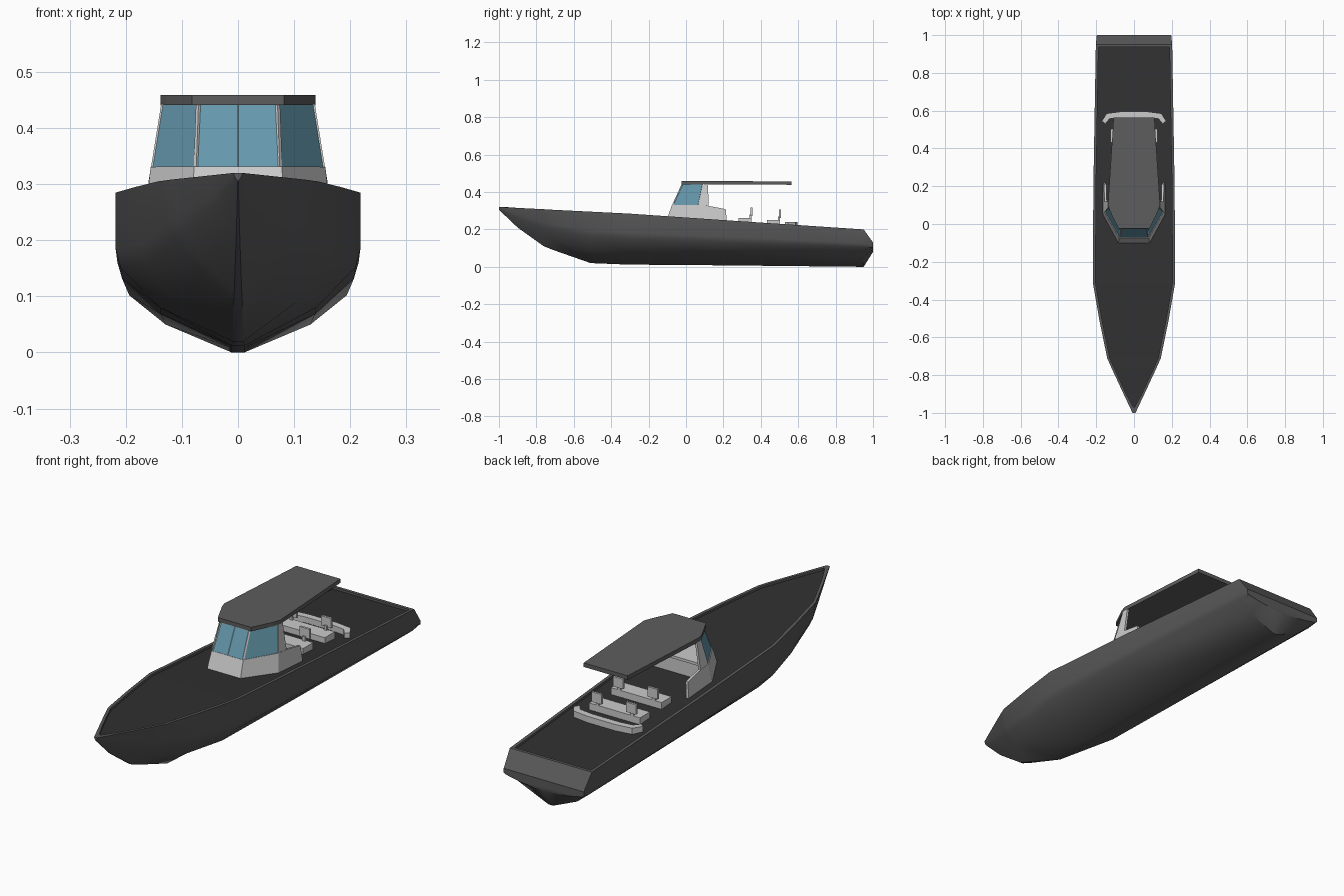
import bpy, bmesh, math
from mathutils import Vector

if "Cube" in bpy.data.objects:
    bpy.data.objects.remove(bpy.data.objects["Cube"])


def mat(name, rgb):
    m = bpy.data.materials.new(name)
    m.diffuse_color = (*rgb, 1)
    m.use_nodes = True
    m.node_tree.nodes["Principled BSDF"].inputs["Base Color"].default_value = m.diffuse_color
    return m


HULL = mat("hull_grey", (0.10, 0.10, 0.10))
DECK = mat("deck_dark", (0.03, 0.03, 0.03))
ROOF = mat("roof_grey", (0.11, 0.11, 0.11))
GLASS = mat("tinted_glass", (0.13, 0.32, 0.42))


def make(name, verts, faces, material=None, solid=0):
    bm = bmesh.new()
    vs = [bm.verts.new(v) for v in verts]
    for f in faces:
        bm.faces.new([vs[i] for i in f])
    bmesh.ops.recalc_face_normals(bm, faces=bm.faces)
    me = bpy.data.meshes.new(name)
    bm.to_mesh(me)
    bm.free()
    ob = bpy.data.objects.new(name, me)
    bpy.context.collection.objects.link(ob)
    if material:
        me.materials.append(material)
    if solid:
        s = ob.modifiers.new("thickness", "SOLIDIFY")
        s.thickness, s.offset = solid, 0
    return ob


def mirrored(path):
    return path + [(-p[0], *p[1:]) for p in reversed(path)]


def strips(rows):
    n = len(rows[0])
    verts = [p for r in rows for p in r]
    faces = [(i * n + j, i * n + j + 1, (i + 1) * n + j + 1, (i + 1) * n + j)
             for i in range(len(rows) - 1) for j in range(n - 1)]
    return verts, faces


def prism(name, outline, z0, z1, material=None, tilt=0):
    n = len(outline)
    verts = [(x, y, z + tilt * y) for z in (z0, z1) for x, y in outline]
    faces = [tuple(range(n)), tuple(range(n, 2 * n))]
    faces += [(i, (i + 1) % n, n + (i + 1) % n, n + i) for i in range(n)]
    return make(name, verts, faces, material)


def box(name, x, y, z0, z1, w, d):
    return prism(name, [(x - w/2, y - d/2), (x + w/2, y - d/2),
                        (x + w/2, y + d/2), (x - w/2, y + d/2)], z0, z1)


def beam(name, a, b, r):
    a, b = Vector(a), Vector(b)
    bpy.ops.mesh.primitive_cylinder_add(vertices=4, radius=r, depth=(b - a).length,
                                        location=(a + b) / 2,
                                        rotation=(b - a).to_track_quat("Z", "Y").to_euler())
    bpy.context.object.name = name


# Hull: stations of y, half width, keel z, sheer z, fullness
stations = [(-1, .008, .305, .32, 0), (-.9, .055, .21, .315, .1),
            (-.76, .12, .11, .308, .3), (-.71, .142, .09, .305, .4),
            (-.51, .183, .02, .295, .7), (-.31, .218, .012, .285, 1),
            (.2, .215, .008, .25, 1), (.95, .202, 0, .2, 1), (1, .197, .08, .13, 1)]
full = [(1, 1), (1, .63), (.96, .51), (.64, .25), (.055, 0)]
sharp = [(1, 1), (.82, .65), (.68, .51), (.38, .25), (.055, 0)]
rows = []
for y, w, zk, zs, t in stations:
    half = []
    for f, s in zip(full, sharp):
        u, v = (s[k] + (f[k] - s[k]) * t for k in (0, 1))
        half.append((w * u, y, zk + (zs - zk) * v))
    rows.append(mirrored(half))
verts, faces = strips(rows)
n, m = len(rows[0]), len(rows)
last = (m - 1) * n
faces += [tuple(range(n)), tuple(range(last, last + n)),
          (last - n, last - 1, last + n - 1, last)]

# Gunwale rim and recessed inner wall, running right side, stern, left side
inner = [(max(w - .014, .003), min(max(y, -.97), .936), zs)
         for y, w, zk, zs, t in stations[:-1]]
loop = mirrored(inner)
k, base = len(loop), len(verts)
verts += loop + [(x, y, z - .01) for x, y, z in loop]
outer = [i * n for i in range(m - 1)]
outer += [i * n + n - 1 for i in reversed(range(m - 1))]
for i in range(k):
    j = (i + 1) % k
    faces += [(outer[i], outer[j], base + j, base + i),
              (base + i, base + j, base + k + j, base + k + i)]
hull = make("hull", verts, faces, HULL)
bpy.context.view_layer.objects.active = hull
hull.select_set(True)
bpy.ops.object.shade_smooth_by_angle(angle=math.radians(35))

# Deck
make("deck", *strips([[(x, y, z - .01), (-x, y, z - .01)] for x, y, z in inner]), DECK)

# Cabin lower wall, dashboard and pillars
low = [(.16, .22, .23), (.16, .12, .235), (.16, .05, .24), (.08, -.098, .25)]
top = [(.153, .212, .308), (.15, .12, .325), (.15, .065, .33), (.075, -.07, .33)]
make("cabin_wall", *strips([mirrored(low), mirrored(top)]), None, .012)
prism("dashboard", mirrored([(.145, .075), (.145, .06), (.073, -.066)]), .315, .327)
box("helm_console", 0, .045, .24, .316, .26, .04)
for s in (1, -1):
    make("rear_pillar", [(s*.15, .065, .33), (s*.15, .12, .325), (s*.132, .118, .442),
                         (s*.132, .088, .442)], [(0, 1, 2, 3)], None, .01)
    beam("window_pillar", (s*.074, -.069, .33), (s*.07, -.018, .442), .005)
beam("window_divider", (0, -.07, .33), (0, -.018, .442), .003)

# Windows
make("windows", *strips([mirrored([(.15, .065, .33), (.075, -.07, .33)]),
                         mirrored([(.132, .088, .442), (.07, -.018, .442)])]), GLASS, .004)

# Roof
prism("roof", mirrored([(.108, .565), (.138, .1), (.128, .07), (.082, -.025)]),
      .441, .459, ROOF, -.004)

# Passenger benches with backrests
for y, floor, seat in ((.315, .228, .26), (.467, .218, .25)):
    box("bench", 0, y, floor, seat, .25, .07)
    for x in (-.085, .085):
        box("backrest_post", x, y + .03, seat - .005, seat + .02, .014, .01)
        box("backrest", x, y + .036, seat + .012, seat + .056, .05, .01)

# Curved stern bench
outer_edge = [(.17, .545), (.145, .585), (.07, .595)]
inner_edge = [(-.065, .565), (-.13, .557), (-.152, .53)]
prism("stern_bench", mirrored(outer_edge) + list(reversed(inner_edge))
      + [(-x, y) for x, y in inner_edge], .21, .241)
